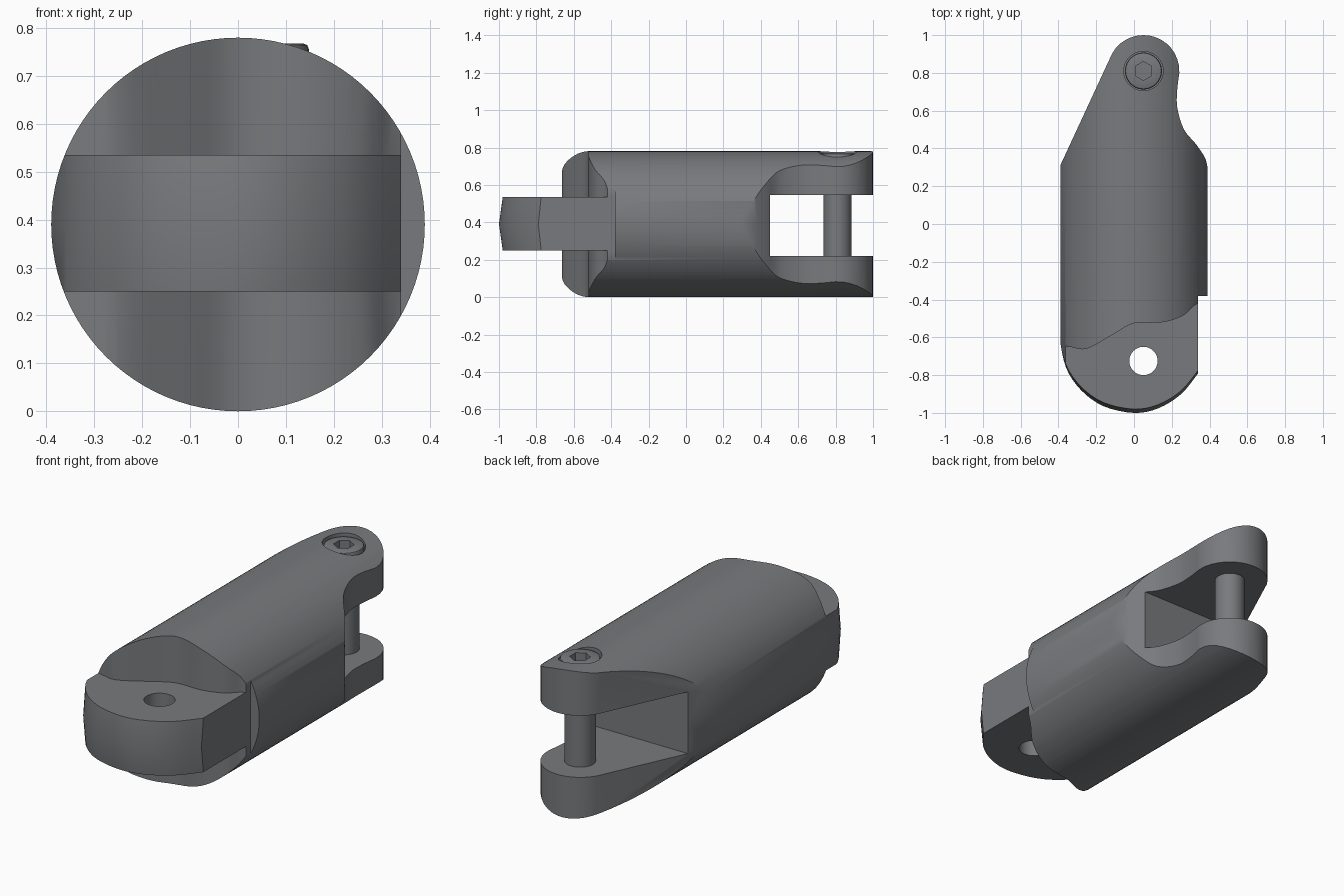
import bpy, bmesh, math
from mathutils import Vector, Matrix

cube = bpy.data.objects.get("Cube")
if cube:
    bpy.data.objects.remove(cube)

R = 0.39                      # body radius, also axis height
TONGUE = (0.25, 0.535)        # tongue bottom and top
SLOT = (0.22, 0.545)          # fork gap bottom and top
PIN = (0.05, 0.81)            # pin position in plan


def material(name, rgb):
    m = bpy.data.materials.new(name)
    m.use_nodes = True
    m.diffuse_color = (*rgb, 1)
    m.node_tree.nodes["Principled BSDF"].inputs["Base Color"].default_value = (*rgb, 1)
    return m


grey = material("dark grey metal", (0.19, 0.195, 0.205))


def make(name, bm):
    bmesh.ops.recalc_face_normals(bm, faces=bm.faces)
    me = bpy.data.meshes.new(name)
    bm.to_mesh(me)
    bm.free()
    me.materials.append(grey)
    ob = bpy.data.objects.new(name, me)
    bpy.context.collection.objects.link(ob)
    return ob


def cylinder(name, r, z0, z1, xy, sides=32):
    bm = bmesh.new()
    bmesh.ops.create_cone(bm, cap_ends=True, segments=sides, radius1=r, radius2=r, depth=z1 - z0,
                          matrix=Matrix.Translation((*xy, (z0 + z1) / 2)))
    return make(name, bm)


def prism(name, pts, levels, bulge=False):
    """Plan outline stacked through the given heights."""
    bm = bmesh.new()
    rings = []
    for z in levels:
        shrink = 0.98 if bulge and abs(z - R) > 0.1 else 1
        rings.append([bm.verts.new((x, y * (shrink if y < -0.7 else 1), z)) for x, y in pts])
    n = len(pts)
    for a, b in zip(rings, rings[1:]):
        for i in range(n):
            bm.faces.new((a[i], a[(i + 1) % n], b[(i + 1) % n], b[i]))
    bm.faces.new(rings[0])
    bm.faces.new(rings[-1])
    return make(name, bm)


def smooth_path(pts, steps=4):
    """Rounded open path through the points."""
    p = [Vector(q) for q in pts]
    p = [p[0]] + p + [p[-1]]
    out = []
    for a, b, c, d in zip(p, p[1:], p[2:], p[3:]):
        for k in range(steps):
            t = k / steps
            out.append(0.5 * (2 * b + (c - a) * t + (2 * a - 5 * b + 4 * c - d) * t * t
                              + (3 * b - a - 3 * c + d) * t ** 3))
    return [tuple(v) for v in out + [p[-1]]]


def cut(ob, tool, operation='DIFFERENCE'):
    mod = ob.modifiers.new("cut", 'BOOLEAN')
    mod.operation, mod.object, mod.solver = operation, tool, 'EXACT'
    bpy.context.view_layer.update()
    dg = bpy.context.evaluated_depsgraph_get()
    me = bpy.data.meshes.new_from_object(ob.evaluated_get(dg))
    ob.modifiers.clear()
    ob.data = me
    bpy.data.objects.remove(tool)


# Round bar running front to back
bm = bmesh.new()
bmesh.ops.create_cone(bm, cap_ends=True, segments=96, radius1=R, radius2=R, depth=2.2,
                      matrix=Matrix.Translation((0, 0, R)) @ Matrix.Rotation(math.pi / 2, 4, 'X'))
body = make("link_body", bm)

# Plan outline: rounded tongue, side step, waisted fork, tapered side
nose = smooth_path([(-0.395, -0.6), (-0.36, -0.76), (-0.28, -0.88), (-0.16, -0.965), (0, -1),
                    (0.13, -0.975), (0.25, -0.9), (0.34, -0.79)])
waist = smooth_path([(0.395, 0.25), (0.38, 0.34), (0.33, 0.42), (0.265, 0.5), (0.23, 0.61),
                     (0.228, 0.7), (0.24, 0.8)])
tip = [(PIN[0] + 0.19 * math.cos(math.radians(a)), PIN[1] + 0.19 * math.sin(math.radians(a)))
       for a in range(10, 160, 10)]
outline = nose + [(0.34, -0.38), (0.395, -0.38)] + waist + tip + [(-0.395, 0.3)]
cut(body, prism("outline", outline, (-0.1, TONGUE[0], R, TONGUE[1], 0.9), True), 'INTERSECT')

# Relief above and below the tongue, behind a wavy edge
edge = smooth_path([(-0.5, -0.62), (-0.34, -0.65), (-0.25, -0.66), (-0.12, -0.59), (0, -0.525),
                    (0.15, -0.52), (0.26, -0.485), (0.34, -0.42), (0.5, -0.39)])
relief = edge + [(0.5, -1.2), (-0.5, -1.2)]
cut(body, prism("relief_above", relief, (TONGUE[1], 1)))
cut(body, prism("relief_below", relief, (-0.2, TONGUE[0])))

# Fork gap, tongue eye and screw counterbore
cut(body, prism("gap", [(-0.6, 0.45), (0.6, 0.45), (0.6, 1.2), (-0.6, 1.2)], SLOT))
cut(body, cylinder("eye", 0.075, -0.1, 0.9, (0.05, -0.725)))
cut(body, cylinder("counterbore", 0.104, 0.7, 0.9, PIN))

# Cross pin between the fork arms
pin = cylinder("cross_pin", 0.075, SLOT[0] - 0.05, SLOT[1] + 0.05, PIN)

# Screw head with hexagonal socket and softened rim
head = cylinder("screw_head", 0.098, 0.69, 0.768, PIN)
cut(head, cylinder("socket", 0.05, 0.725, 0.8, PIN, 6))
bm = bmesh.new()
bm.from_mesh(head.data)
rim = [e for e in bm.edges if all(v.co.z > 0.76 and (v.co.xy - Vector(PIN)).length > 0.09 for v in e.verts)]
bmesh.ops.bevel(bm, geom=rim, offset=0.012, segments=2, affect='EDGES', profile=0.5)
bm.to_mesh(head.data)
bm.free()

# Smooth shading with sharp edges kept
bpy.ops.object.select_all(action='DESELECT')
for ob in (body, pin, head):
    ob.select_set(True)
bpy.context.view_layer.objects.active = body
bpy.ops.object.shade_smooth_by_angle(angle=math.radians(35))
